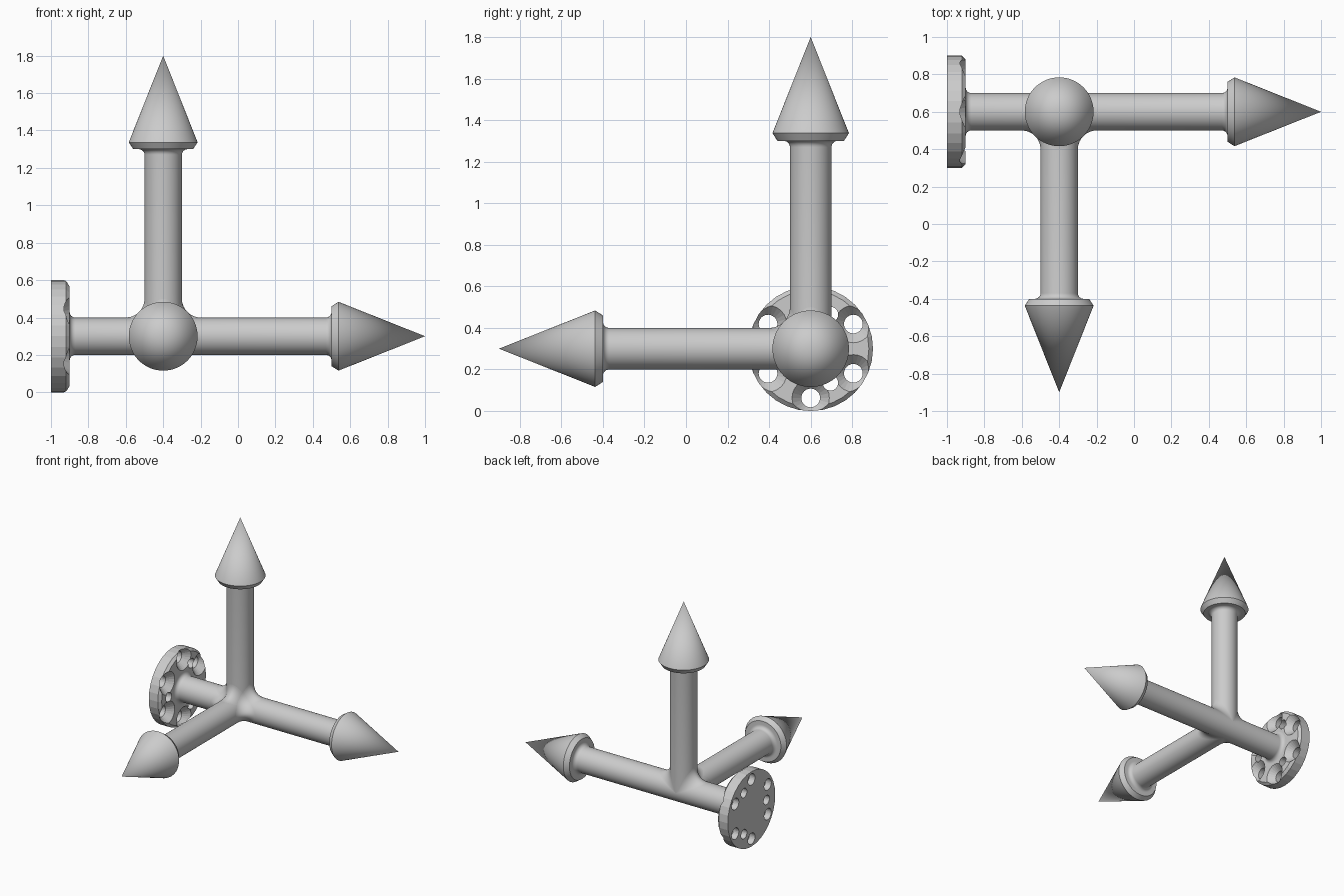
import bpy, bmesh
from math import sin, cos, pi, radians
from mathutils import Vector

if "Cube" in bpy.data.objects:
    bpy.data.objects.remove(bpy.data.objects["Cube"])

HUB = Vector((-0.4, 0.6, 0.3))
R = 0.1        # shaft radius
F = 0.1        # junction fillet radius
X, Y, Z = Vector((1, 0, 0)), Vector((0, 1, 0)), Vector((0, 0, 1))


def finish(bm, name, smooth=True):
    me = bpy.data.meshes.new(name)
    bm.to_mesh(me)
    bm.free()
    ob = bpy.data.objects.new(name, me)
    bpy.context.collection.objects.link(ob)
    if smooth:
        bpy.ops.object.select_all(action='DESELECT')
        ob.select_set(True)
        bpy.context.view_layer.objects.active = ob
        bpy.ops.object.shade_smooth_by_angle(angle=radians(30))
    return ob


def lathe(name, profile, origin, axis, n=64, smooth=True):
    """Revolve (radius, distance) points around an axis."""
    bm = bmesh.new()
    rot = Z.rotation_difference(axis)
    rings = []
    for r, d in profile:
        if r == 0:
            rings.append([bm.verts.new(origin + axis * d)])
        else:
            rings.append([bm.verts.new(origin + rot @ Vector(
                (r * cos(2 * pi * k / n), r * sin(2 * pi * k / n), d))) for k in range(n)])
    for a, b in zip(rings, rings[1:]):
        for k in range(n):
            j = (k + 1) % n
            if len(a) == 1:
                bm.faces.new((a[0], b[j], b[k]))
            elif len(b) == 1:
                bm.faces.new((a[k], a[j], b[0]))
            else:
                bm.faces.new((a[k], a[j], b[j], b[k]))
    bmesh.ops.recalc_face_normals(bm, faces=bm.faces)
    return finish(bm, name, smooth)


def neck(end, f=0.03, steps=6):
    """Small concave fillet from the shaft out to a flat face at distance end."""
    return [(R + f - f * cos(pi / 2 * i / steps), end - f + f * sin(pi / 2 * i / steps))
            for i in range(steps + 1)]


def head(end):
    return neck(end) + [(0.16, end), (0.184, end + 0.037), (0, end + 0.5)]


# Arrow arms
flange_neck = [(r, -d) for r, d in reversed(neck(0.5))]
lathe("arrow_x", [(0, -0.5)] + flange_neck + head(0.9), HUB, X)
lathe("arrow_front", [(0, 0), (R, 0)] + head(1.0), HUB, -Y)
lathe("arrow_up", [(0, 0), (R, 0)] + head(1.0), HUB, Z)

# Rolling-ball fillets where the arms meet
bm = bmesh.new()
N, M = 32, 10
for u, w in ((X, Z), (-X, Z), (-Y, Z), (X, -Y), (-X, -Y)):
    t = u.cross(w)
    rows = []
    for i in range(N + 1):
        a = -pi / 2 + pi * i / N
        c = (u + w) * (R + F) * cos(a) + t * (R + F) * sin(a)
        v1 = -w * cos(a) - t * sin(a)
        v2 = -u * cos(a) - t * sin(a)
        rows.append([bm.verts.new(HUB + c + F * v1.lerp(v2, k / M).normalized())
                     for k in range(M + 1)])
    for a, b in zip(rows, rows[1:]):
        for k in range(M):
            f = bm.faces.new((a[k], a[k + 1], b[k + 1], b[k]))
            f.normal_update()
            if f.normal.dot(u + w) < 0:
                f.normal_flip()
# Spherical patch in the two three-arm corners
for u in (X, -X):
    axes = (u, -Y, Z)
    diag = u - Y + Z
    c = diag * (R + F) / 2 ** 0.5
    dirs = [(e - diag).normalized() for e in axes]
    S = 8
    g = {(i, j): bm.verts.new(HUB + c + F * (dirs[0] * i + dirs[1] * j
         + dirs[2] * (S - i - j)).normalized())
         for i in range(S + 1) for j in range(S + 1 - i)}
    for i, j in g:
        for tri in (((i, j), (i + 1, j), (i, j + 1)),
                    ((i + 1, j), (i + 1, j + 1), (i, j + 1))):
            if all(p in g for p in tri):
                f = bm.faces.new([g[p] for p in tri])
                f.normal_update()
                if f.normal.dot(diag) < 0:
                    f.normal_flip()
bmesh.ops.remove_doubles(bm, verts=bm.verts, dist=1e-5)
finish(bm, "junction_fillet")

# Mounting flange with six countersunk holes and three plain holes
base = Vector((-1, 0.6, 0.3))
flange = lathe("flange", [(0, 0), (0.3, 0), (0.3, 0.08), (0.28, 0.1), (0, 0.1)],
               base, X, n=32, smooth=False)
sunk = [(0, -0.05), (0.045, -0.05), (0.045, 0.05), (0.09, 0.1), (0.11, 0.12), (0, 0.12)]
plain = [(0, -0.06), (0.037, -0.06), (0.037, 0.13), (0, 0.13)]
holes = [(30 + 60 * k, 0.237, sunk) for k in range(6)]
holes += [(60 + 120 * k, 0.19, plain) for k in range(3)]
for i, (deg, dist, prof) in enumerate(holes):
    a = radians(deg)
    cutter = lathe(f"hole_cutter_{i}", prof, base + Vector((0, dist * cos(a), dist * sin(a))),
                   X, n=24, smooth=False)
    cutter.hide_render = True
    cutter.hide_set(True)
    mod = flange.modifiers.new(f"hole_{i}", 'BOOLEAN')
    mod.operation = 'DIFFERENCE'
    mod.solver = 'EXACT'
    mod.object = cutter
